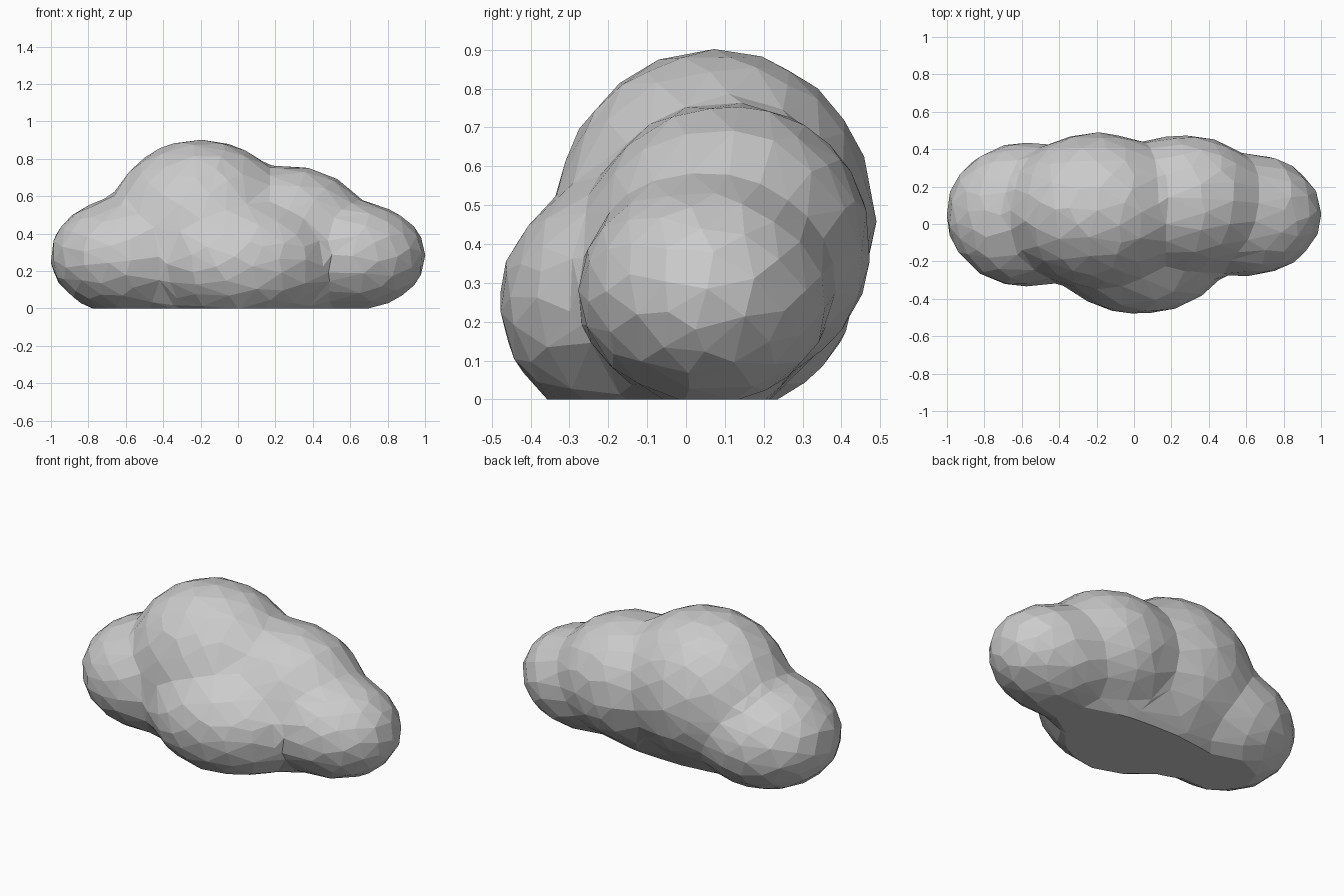
import bpy, bmesh
from mathutils import Matrix, Vector

if "Cube" in bpy.data.objects:
    bpy.data.objects.remove(bpy.data.objects["Cube"], do_unlink=True)

# Soft grey material
grey = bpy.data.materials.new("soft_grey")
grey.use_nodes = True
colour = (0.6, 0.6, 0.6, 1)
grey.diffuse_color = colour
bsdf = grey.node_tree.nodes["Principled BSDF"]
bsdf.inputs["Base Color"].default_value = colour
bsdf.inputs["Roughness"].default_value = 0.9

# Puffs: centre, radii
puffs = [
    ((-0.58, 0.05, 0.28), (0.42, 0.38, 0.31)),    # right end
    ((-0.20, 0.075, 0.46), (0.48, 0.405, 0.435)), # tall crown
    ((0.27, 0.11, 0.40), (0.43, 0.36, 0.355)),    # left shoulder
    ((0.60, 0.05, 0.28), (0.40, 0.32, 0.285)),    # left end
    ((0.03, -0.12, 0.25), (0.48, 0.355, 0.32)),   # front bulge
    ((-0.04, 0.01, 0.14), (0.74, 0.27, 0.21)),    # underside filling
]
SWELL = 0.012  # makes up for the softening below
bm = bmesh.new()
for centre, radii in puffs:
    size = Vector(radii) + Vector((SWELL, SWELL, SWELL))
    shape = Matrix.LocRotScale(Vector(centre), None, size)
    bmesh.ops.create_icosphere(bm, subdivisions=4, radius=1, matrix=shape)
mesh = bpy.data.meshes.new("cloud")
bm.to_mesh(mesh)
bm.free()
cloud = bpy.data.objects.new("cloud", mesh)
bpy.context.collection.objects.link(cloud)

# Fuse the puffs, soften the creases, then reduce to broad facets
fuse = cloud.modifiers.new("fuse", 'REMESH')
fuse.mode = 'VOXEL'
fuse.voxel_size = 0.035
soften = cloud.modifiers.new("soften", 'SMOOTH')
soften.factor = 0.5
soften.iterations = 20
facet = cloud.modifiers.new("facet", 'DECIMATE')
facet.ratio = 0.055
bpy.context.view_layer.objects.active = cloud
cloud.select_set(True)
for name in ("fuse", "soften", "facet"):
    bpy.ops.object.modifier_apply(modifier=name)

# Slice the base flat
bm = bmesh.new()
bm.from_mesh(cloud.data)
cut = bmesh.ops.bisect_plane(bm, geom=bm.verts[:] + bm.edges[:] + bm.faces[:],
                             plane_co=(0, 0, 0), plane_no=(0, 0, 1), clear_inner=True)
rim = [e for e in cut["geom_cut"] if isinstance(e, bmesh.types.BMEdge)]
bmesh.ops.holes_fill(bm, edges=rim, sides=0)
bmesh.ops.recalc_face_normals(bm, faces=bm.faces[:])
for f in bm.faces:
    f.smooth = False
bm.to_mesh(cloud.data)
bm.free()
cloud.data.materials.clear()
cloud.data.materials.append(grey)
